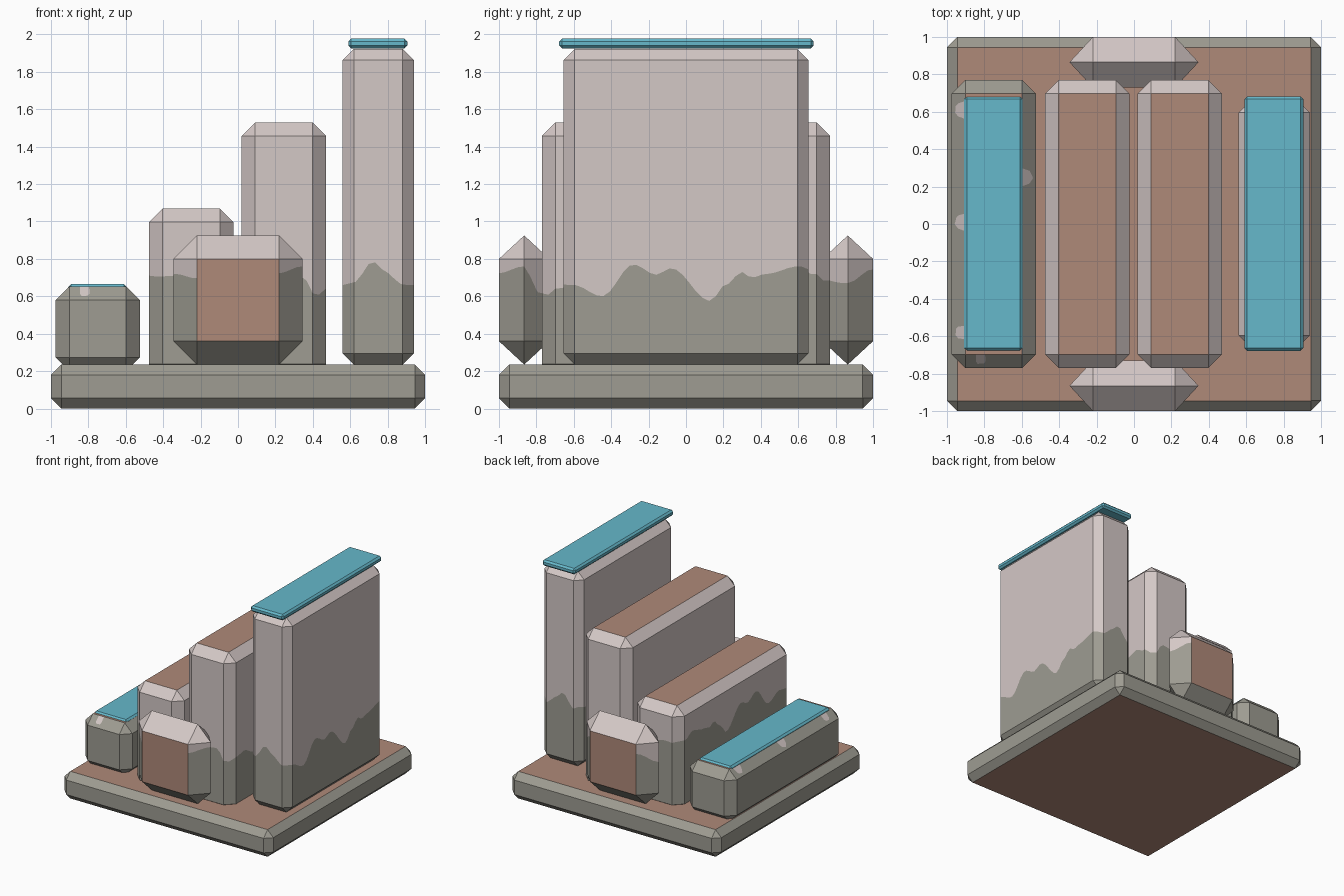
import bpy, bmesh, math
from itertools import product
from mathutils import Vector

if "Cube" in bpy.data.objects:
    bpy.data.objects.remove(bpy.data.objects["Cube"])


def material(name, rgb):
    m = bpy.data.materials.new(name)
    m.diffuse_color = (*rgb, 1)
    m.use_nodes = True
    m.node_tree.nodes["Principled BSDF"].inputs["Base Color"].default_value = m.diffuse_color
    return m


PALE = material("pale_stone", (0.658, 0.578, 0.565))
GREY = material("grey_stone", (0.342, 0.332, 0.287))
BROWN = material("brown_clay", (0.429, 0.251, 0.191))
TEAL = material("teal", (0.133, 0.479, 0.597))


def wave(table, t):
    """Eased interpolation through (position, value) points."""
    if t <= table[0][0]:
        return table[0][1]
    for (a, va), (b, vb) in zip(table, table[1:]):
        if t <= b:
            f = (1 - math.cos(math.pi * (t - a) / (b - a))) / 2
            return va + (vb - va) * f
    return table[-1][1]


# Height of the wavy grey stain along y, and its change along x
ALONG_Y = [(-1, .74), (-.87, .77), (-.78, .63), (-.65, .645), (-.6, .66), (-.45, .6),
           (-.28, .77), (-.16, .715), (-.08, .75), (.13, .575), (.21, .66), (.3, .73),
           (.35, .7), (.43, .72), (.6, .76), (.67, .72), (.86, .68), (1, .76)]
ALONG_X = [(-.475, .07), (-.34, .08), (-.2, .05), (-.03, .0), (.02, .0), (.34, .08),
           (.42, -.03), (.47, 0), (.56, 0), (.62, .03), (.72, .14), (.8, .08),
           (.87, .02), (.94, 0)]
# Pale patches on the low block's top edge: (x, y, radius, depth)
PATCHES = [(-.95, .61, .10, .12), (-.95, .01, .10, .12), (-.95, -.58, .09, .12),
           (-.82, -.76, .10, .12), (-.55, .25, .10, .12)]


def stain(x, y):
    return wave(ALONG_Y, y) + wave(ALONG_X, x)


def lump_stain(x, y):
    return wave(ALONG_Y, y) - 0.03 + 0.06 * x


def low_stain(x, y):
    h = 0.69
    for px, py, r, depth in PATCHES:
        h -= depth * max(0, 1 - math.hypot(x - px, y - py) / r)
    return h


def block(name, lo, hi, c, mats, cap=None, height=None):
    """Box with chamfered edges; flat caps on one axis, grey below the height line."""
    lo, hi = Vector(lo), Vector(hi)
    mid, half = (lo + hi) / 2, (hi - lo) / 2
    pts = set()
    for s in product((-1, 1), repeat=3):
        for axis in range(3):
            pts.add(tuple(round(mid[i] + s[i] * (half[i] - (0 if i == axis else c[i])), 5)
                          for i in range(3)))
    bm = bmesh.new()
    for p in sorted(pts):
        bm.verts.new(p)
    bmesh.ops.convex_hull(bm, input=bm.verts[:])
    bmesh.ops.dissolve_limit(bm, angle_limit=0.01, verts=bm.verts[:], edges=bm.edges[:])
    bmesh.ops.recalc_face_normals(bm, faces=bm.faces[:])
    dist = {}
    if height:
        # slice into strips, then cut along the wavy line
        for axis in (0, 1):
            n = max(2, round((hi[axis] - lo[axis]) / 0.035))
            normal = Vector((1 - axis, axis, 0))
            for k in range(1, n):
                at = mid.copy()
                at[axis] = lo[axis] + (hi[axis] - lo[axis]) * k / n
                bmesh.ops.bisect_plane(bm, geom=bm.verts[:] + bm.edges[:] + bm.faces[:],
                                       dist=1e-5, plane_co=at, plane_no=normal)
        dist = {v: v.co.z - height(v.co.x, v.co.y) for v in bm.verts}
        cut = []
        for e in bm.edges[:]:
            a, b = e.verts
            if dist[a] * dist[b] < 0:
                f = dist[a] / (dist[a] - dist[b])
                v = bmesh.utils.edge_split(e, a, f)[1]
                dist[v] = 0
                cut.append(v)
        if cut:
            bmesh.ops.connect_verts(bm, verts=cut)
    for f in bm.faces:
        f.normal_update()
        if cap is not None and abs(f.normal[cap]) > 0.99:
            f.material_index = 1
        elif height and sum(dist[v] for v in f.verts) > 0:
            f.material_index = 2
    me = bpy.data.meshes.new(name)
    bm.to_mesh(me)
    bm.free()
    for m in mats:
        me.materials.append(m)
    ob = bpy.data.objects.new(name, me)
    bpy.context.collection.objects.link(ob)


STONE = [GREY, BROWN, PALE]

# Base slab
block("base", (-1, -1, 0), (1, 1, .235), (.055,) * 3, STONE, 2)

# Four rising blocks
block("low_block", (-.975, -.77, .2), (-.525, .77, .652), (.073,) * 3, STONE, 2, low_stain)
block("second_block", (-.475, -.77, .165), (-.025, .77, 1.07), (.072,) * 3, STONE, 2, stain)
block("third_block", (.02, -.77, .165), (.47, .77, 1.53), (.072,) * 3, STONE, 2, stain)
block("tall_block", (.56, -.655, .235), (.94, .655, 1.922), (.06,) * 3, STONE, 2, stain)

# Teal cover plates
for name, x0, x1, top in (("low_plate", -.908, -.595, .665), ("tall_plate", .59, .905, 1.977)):
    block(name, (x0, -.678, top - .052), (x1, .682, top), (.015,) * 3, [TEAL])

# Faceted lumps at front and back
for name, y in (("front_lump", -.865), ("back_lump", .865)):
    block(name, (-.345, y - .135, .235), (.345, y + .135, .925), (.125, .135, .125),
          STONE, 1, lump_stain)
